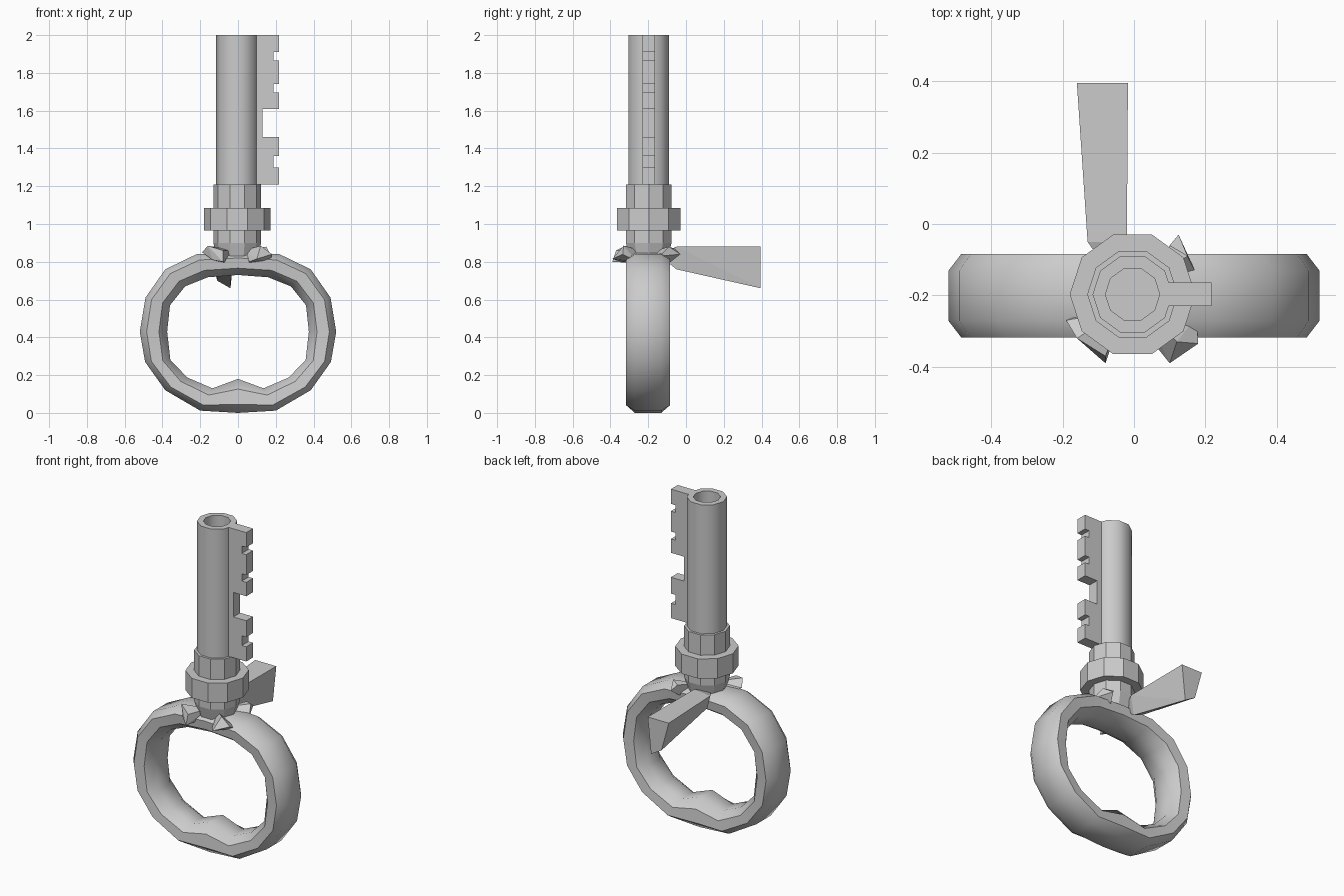
import bpy, bmesh, math
from mathutils import Vector

if "Cube" in bpy.data.objects:
    bpy.data.objects.remove(bpy.data.objects["Cube"])

YC = -0.197  # key lies in this y plane


def finish(name, bm, angle=None):
    bmesh.ops.recalc_face_normals(bm, faces=bm.faces)
    me = bpy.data.meshes.new(name)
    bm.to_mesh(me)
    bm.free()
    ob = bpy.data.objects.new(name, me)
    bpy.context.collection.objects.link(ob)
    if angle:
        bpy.ops.object.select_all(action='DESELECT')
        ob.select_set(True)
        bpy.context.view_layer.objects.active = ob
        bpy.ops.object.shade_smooth_by_angle(angle=math.radians(angle))
    return ob


def lathe(name, profile, sides=10, cx=-0.004, angle=None):
    bm = bmesh.new()
    rings = []
    for r, z in profile:
        rings.append([bm.verts.new((cx + r * math.cos(2 * math.pi * i / sides),
                                    YC + r * math.sin(2 * math.pi * i / sides), z))
                      for i in range(sides)])
    for a, b in zip(rings, rings[1:]):
        for i in range(sides):
            j = (i + 1) % sides
            bm.faces.new((a[i], a[j], b[j], b[i]))
    bm.faces.new(rings[0])
    bm.faces.new(rings[-1])
    return finish(name, bm, angle)


def hull(name, points):
    bm = bmesh.new()
    for p in points:
        bm.verts.new(p)
    bmesh.ops.convex_hull(bm, input=bm.verts[:])
    bmesh.ops.dissolve_limit(bm, angle_limit=0.02, verts=bm.verts[:], edges=bm.edges[:])
    return finish(name, bm)


# Hollow shaft, then neck and collars
lathe("shaft", [(0.112, 1.15), (0.112, 2.0), (0.076, 2.0), (0.076, 1.17)], 10, angle=40)
lathe("neck", [(0.08, 0.78), (0.105, 0.82), (0.127, 0.9), (0.127, 1.21)], 10)
lathe("collar", [(0.176, 0.965), (0.176, 1.085)], 10)

# Toothed bit: half outline extruded through y
outline = [(0.09, 2.0), (0.217, 2.0), (0.217, 1.91), (0.187, 1.91), (0.187, 1.865),
           (0.217, 1.865), (0.217, 1.74), (0.187, 1.74), (0.187, 1.695), (0.217, 1.695),
           (0.217, 1.61), (0.13, 1.61), (0.13, 1.46), (0.217, 1.46), (0.217, 1.36),
           (0.187, 1.36), (0.187, 1.30), (0.217, 1.30), (0.217, 1.21), (0.09, 1.21)]
bm = bmesh.new()
face = bm.faces.new([bm.verts.new((x, YC - 0.033, z)) for x, z in outline])
ext = bmesh.ops.extrude_face_region(bm, geom=[face])
bmesh.ops.translate(bm, vec=(0, 0.066, 0),
                    verts=[v for v in ext['geom'] if isinstance(v, bmesh.types.BMVert)])
finish("bit", bm)

# Bow ring: matching outer and inner half outlines, mirrored
outer = [(0, 0.0), (0.2, 0.012), (0.385, 0.12), (0.492, 0.27), (0.52, 0.43),
         (0.49, 0.61), (0.385, 0.76), (0.22, 0.84), (0, 0.85)]
inner = [(0, 0.18), (0.135, 0.13), (0.268, 0.187), (0.358, 0.28), (0.375, 0.43),
         (0.36, 0.57), (0.28, 0.67), (0.16, 0.718), (0, 0.73)]
section = [(1, 0.07), (0.75, 0.117), (0.3, 0.11), (0, 0.055),
           (0, -0.055), (0.3, -0.11), (0.75, -0.117), (1, -0.07)]
pairs = list(zip(outer, inner))
pairs += [((-o[0], o[1]), (-i[0], i[1])) for o, i in pairs[-2:0:-1]]
bm = bmesh.new()
loops = []
for o, i in pairs:
    o, i = Vector(o), Vector(i)
    loop = []
    for t, y in section:
        p = i.lerp(o, t)
        loop.append(bm.verts.new((p.x, YC - 0.004 + y, p.y)))
    loops.append(loop)
n, m = len(loops), len(section)
for a in range(n):
    for k in range(m):
        A, B, j = loops[a], loops[(a + 1) % n], (k + 1) % m
        bm.faces.new((A[k], A[j], B[j], B[k]))
finish("bow_ring", bm, 45)

# Leaf spikes around the neck; the back-left one is long
hull("long_spike", [(-0.13, -0.05, 0.87), (-0.02, -0.05, 0.88), (-0.04, -0.05, 0.76),
                    (-0.11, -0.05, 0.79), (-0.06, -0.15, 0.84),
                    (-0.16, 0.395, 0.88), (-0.017, 0.395, 0.88),
                    (-0.04, 0.395, 0.66), (-0.11, 0.395, 0.70)])
hull("front_right_spike", [(0.06, -0.34, 0.80), (0.1, -0.39, 0.815), (0.18, -0.335, 0.84),
                           (0.12, -0.33, 0.885), (0.175, -0.26, 0.80),
                           (0.03, -0.24, 0.86), (0.06, -0.22, 0.78)])
hull("front_left_spike", [(-0.19, -0.27, 0.85), (-0.08, -0.39, 0.80), (-0.16, -0.32, 0.885),
                          (-0.08, -0.37, 0.86), (-0.135, -0.34, 0.81),
                          (-0.03, -0.24, 0.86), (-0.06, -0.22, 0.79)])
hull("back_right_spike", [(0.125, -0.03, 0.84), (0.175, -0.14, 0.83), (0.15, -0.09, 0.88),
                          (0.10, -0.06, 0.87), (0.10, -0.08, 0.80),
                          (0.04, -0.16, 0.86), (0.06, -0.18, 0.79)])
